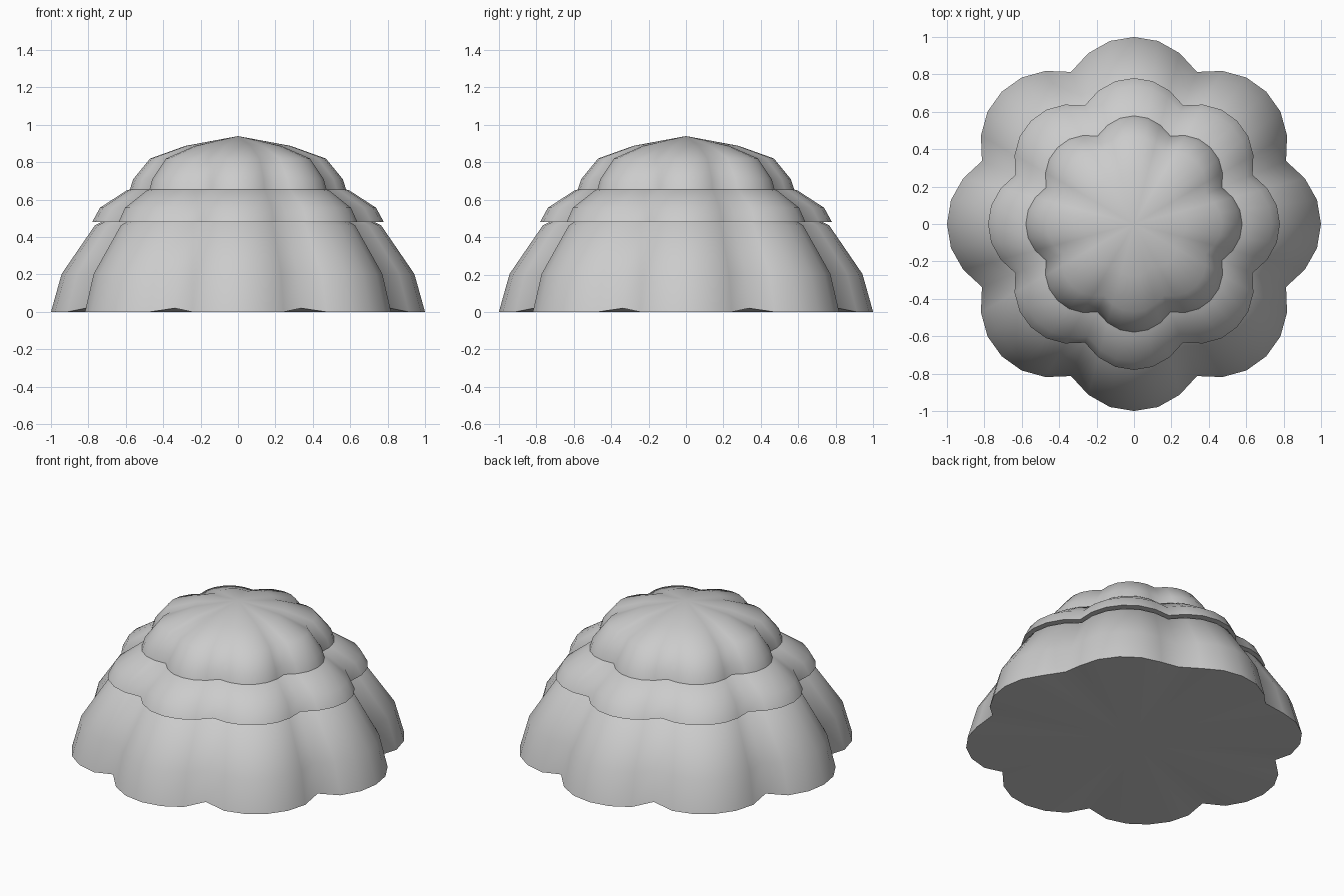
import bpy, bmesh, math

if "Cube" in bpy.data.objects:
    bpy.data.objects.remove(bpy.data.objects["Cube"])

# One plain grey for the whole model
grey = bpy.data.materials.new("plain grey")
grey.diffuse_color = (0.6, 0.6, 0.6, 1)
grey.use_nodes = True
grey.node_tree.nodes["Principled BSDF"].inputs["Base Color"].default_value = grey.diffuse_color

LOBES = 8
STEPS = 6                                  # segments per lobe
SCALLOP = [1.0, 0.987, 0.945, 0.88, 0.945, 0.987]   # lobe crest to valley and back


def scalloped_dome(name, profile, top, valley_lift=0.0):
    """Closed dome with a lobed outline; profile lists (radius, z) from the rim up."""
    bm = bmesh.new()
    n = LOBES * STEPS
    rings = []
    for level, (r, z) in enumerate(profile):
        ring = []
        for i in range(n):
            a = 2 * math.pi * i / n
            k = SCALLOP[i % STEPS] * r
            lift = valley_lift if level == 0 and i % STEPS == 3 else 0
            ring.append(bm.verts.new((k * math.cos(a), k * math.sin(a), z + lift)))
        rings.append(ring)
    apex = bm.verts.new((0, 0, top))
    base = bm.verts.new((0, 0, profile[0][1]))
    for i in range(n):
        j = (i + 1) % n
        for lo, hi in zip(rings, rings[1:]):
            bm.faces.new((lo[i], lo[j], hi[j], hi[i]))
        bm.faces.new((rings[-1][i], rings[-1][j], apex))
        bm.faces.new((rings[0][j], rings[0][i], base))
    for f in bm.faces:
        f.smooth = True
    mesh = bpy.data.meshes.new(name)
    bm.to_mesh(mesh)
    bm.free()
    mesh.set_sharp_from_angle(angle=math.radians(60))
    mesh.materials.append(grey)
    ob = bpy.data.objects.new(name, mesh)
    bpy.context.collection.objects.link(ob)
    return ob


# Three stacked tiers, each rising out of the one below
scalloped_dome("bottom_tier", [(1.0, 0), (0.943, 0.203), (0.765, 0.463), (0.48, 0.60)], 0.68, 0.02)
scalloped_dome("middle_tier", [(0.78, 0.48), (0.738, 0.557), (0.595, 0.65), (0.36, 0.71)], 0.75)
scalloped_dome("top_tier", [(0.582, 0.643), (0.56, 0.71), (0.47, 0.82), (0.28, 0.888)], 0.94)
